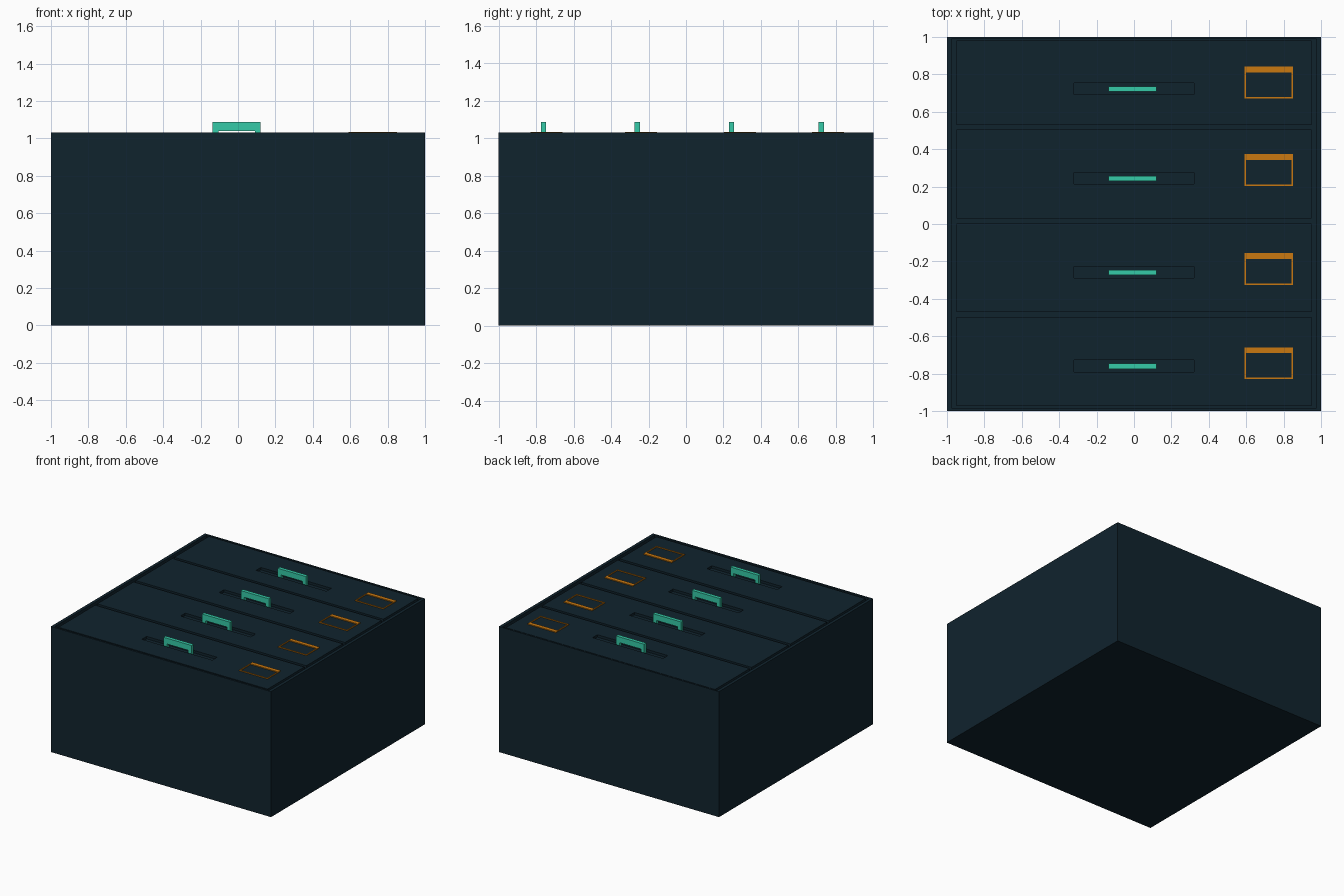
import bpy, bmesh

if "Cube" in bpy.data.objects:
    bpy.data.objects.remove(bpy.data.objects["Cube"])


def material(name, rgb):
    m = bpy.data.materials.new(name)
    m.diffuse_color = (*rgb, 1)
    m.use_nodes = True
    m.node_tree.nodes["Principled BSDF"].inputs["Base Color"].default_value = m.diffuse_color
    return m


NAVY = material("dark navy", (0.0053, 0.0170, 0.0265))
MINT = material("mint green", (0.036, 0.590, 0.390))
ORANGE = material("orange", (0.590, 0.190, 0.005))


def finish(bm, name, mat):
    bmesh.ops.recalc_face_normals(bm, faces=bm.faces)
    me = bpy.data.meshes.new(name)
    bm.to_mesh(me)
    bm.free()
    me.materials.append(mat)
    ob = bpy.data.objects.new(name, me)
    bpy.context.collection.objects.link(ob)
    return ob


def tray(name, outer, inner, z0, z1, floor, mat):
    """Block with a rectangular pocket; floor=None makes an open frame."""
    bm = bmesh.new()

    def ring(r, z):
        x0, x1, y0, y1 = r
        return [bm.verts.new(p) for p in
                ((x0, y0, z), (x1, y0, z), (x1, y1, z), (x0, y1, z))]

    rings = [ring(outer, z0), ring(outer, z1), ring(inner, z1),
             ring(inner, z0 if floor is None else floor)]
    pairs = list(zip(rings, rings[1:]))
    if floor is None:
        pairs.append((rings[3], rings[0]))
    else:
        bm.faces.new(rings[0])
        bm.faces.new(rings[3])
    for a, b in pairs:
        for i in range(4):
            j = (i + 1) % 4
            bm.faces.new((a[i], a[j], b[j], b[i]))
    return finish(bm, name, mat)


def handle(name, y, z0):
    """Bracket profile in xz, extruded along y."""
    pts = [(-.135, z0), (-.105, z0), (-.105, 1.04), (.09, 1.04),
           (.09, z0), (.12, z0), (.12, 1.087), (-.135, 1.087)]
    bm = bmesh.new()
    f = bm.faces.new([bm.verts.new((x, y - .014, z)) for x, z in pts])
    ext = bmesh.ops.extrude_face_region(bm, geom=[f], use_keep_orig=True)
    vs = [e for e in ext["geom"] if isinstance(e, bmesh.types.BMVert)]
    bmesh.ops.translate(bm, verts=vs, vec=(0, .028, 0))
    return finish(bm, name, MINT)


TOP = 1.027      # drawer front level
FLOOR = 1.005    # bottom of gaps and handle recesses

# cabinet case lying on its back, with a thin raised rim
tray("cabinet_case", (-1, 1, -1, 1), (-.975, .975, -.985, .99), 0, 1.03, FLOOR, NAVY)

# drawers: y range, handle centre, label bottom
drawers = [(.53, .98, .722, .672), (.03, .505, .243, .203),
           (-.47, .003, -.26, -.325), (-.972, -.497, -.76, -.83)]
for n, (y0, y1, hy, ly) in enumerate(drawers, 1):
    tray(f"drawer_front_{n}", (-.95, .95, y0, y1),
         (-.32, .32, hy - .03, hy + .032), FLOOR - .01, TOP, FLOOR + .002, NAVY)
    handle(f"handle_{n}", hy, FLOOR)
    # label holder with a thick upper edge
    tray(f"label_frame_{n}", (.592, .85, ly, ly + .17),
         (.6, .842, ly + .008, ly + .139), TOP - .002, TOP + .007, None, ORANGE)
